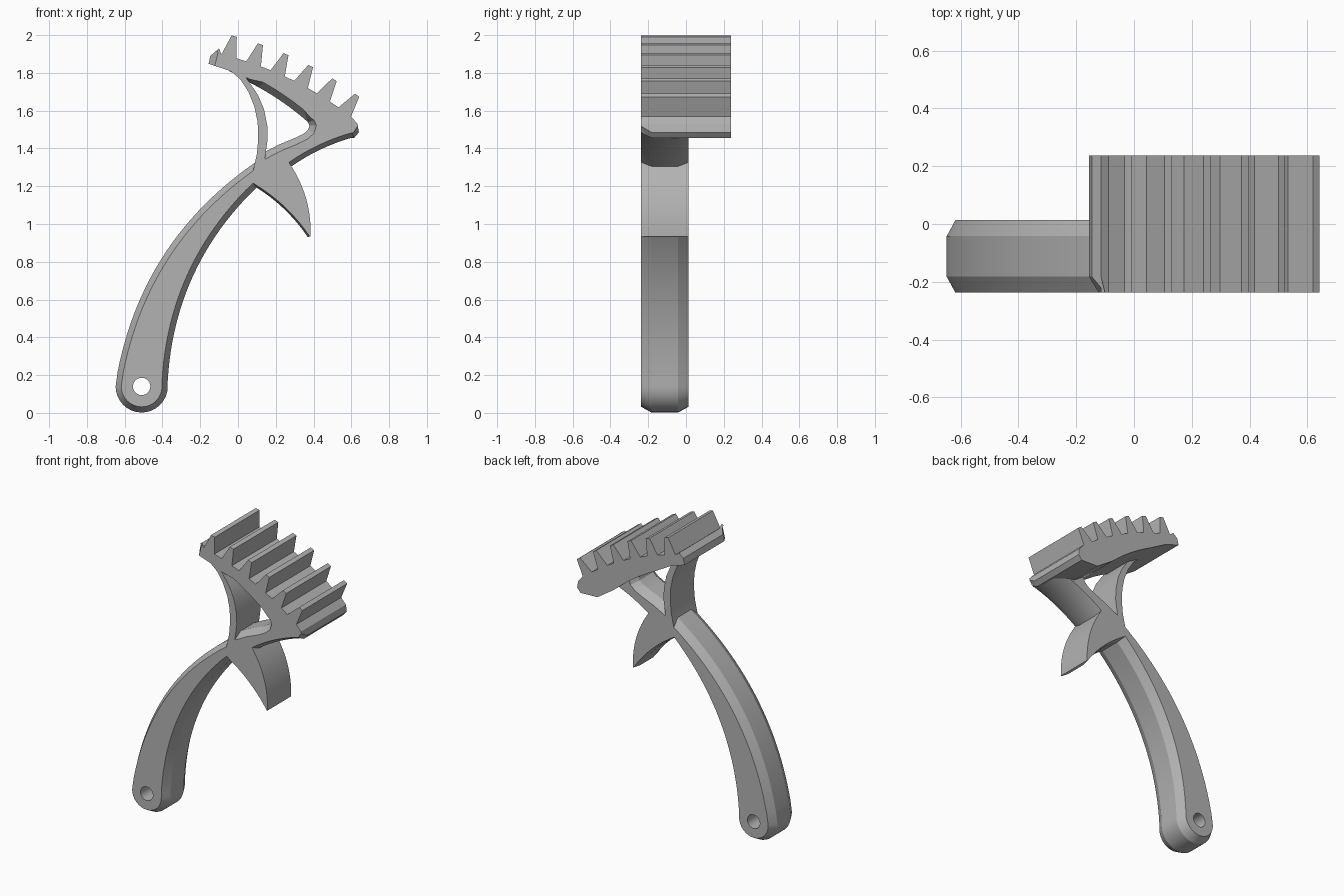
import bpy
import bmesh
from math import sin, cos, radians
from mathutils import Vector

if "Cube" in bpy.data.objects:
    bpy.data.objects.remove(bpy.data.objects["Cube"], do_unlink=True)

grey = bpy.data.materials.new("plain grey")
grey.use_nodes = True
grey.diffuse_color = (0.45, 0.45, 0.45, 1)
grey.node_tree.nodes["Principled BSDF"].inputs["Base Color"].default_value = grey.diffuse_color

PIVOT = Vector((-0.51, 0.14))
FRONT, BACK_ARM, BACK_RACK = -0.237, 0.013, 0.237
BEVEL_DEPTH = 0.055


def polar(radius, degrees, centre=PIVOT):
    a = radians(degrees)
    return centre + radius * Vector((cos(a), sin(a)))


def sweep(radius, start, end, n):
    return [polar(radius, start + (end - start) * i / n) for i in range(n + 1)]


def bow(p, q, sag, n):
    """Curved run from p up to, but not including, q; positive sag bends left."""
    p, q = Vector(p), Vector(q)
    d = q - p
    side = Vector((-d.y, d.x)).normalized()
    return [p + d * t + side * 4 * sag * t * (1 - t) for t in (i / n for i in range(n))]


def outline(*runs):
    """Each run is (points, inset); returns (full outline, inset outline)."""
    pts, ins = [], []
    for run, inset in runs:
        pts += [Vector(p) for p in run]
        ins += [inset] * len(run)
    count = len(pts)
    normals = []
    for i in range(count):
        d = (pts[(i + 1) % count] - pts[i]).normalized()
        normals.append(Vector((-d.y, d.x)))
    inner = []
    for i, p in enumerate(pts):
        a, b, da, db = normals[i - 1], normals[i], ins[i - 1], ins[i]
        det = a.x * b.y - a.y * b.x
        if abs(det) < 0.3:
            move = (a + b).normalized() * (da + db) / 2
        else:
            move = Vector((da * b.y - db * a.y, a.x * db - b.x * da)) / det
        inner.append(p + move)
    return pts, inner


def slab(name, loops, back, bevel_back):
    """Extrude outlines along y, with a bevel at the front and optionally the back."""
    bm = bmesh.new()
    caps = ([], [])
    for full, inner in loops:
        levels = [(inner, FRONT), (full, FRONT + BEVEL_DEPTH)]
        if bevel_back:
            levels += [(full, back - BEVEL_DEPTH), (inner, back)]
        else:
            levels += [(full, back)]
        rings = [[bm.verts.new((p.x, y, p.y)) for p in ring] for ring, y in levels]
        n = len(full)
        for low, high in zip(rings, rings[1:]):
            for i in range(n):
                j = (i + 1) % n
                bm.faces.new((low[i], low[j], high[j], high[i]))
        for cap, ring in zip(caps, (rings[0], rings[-1])):
            cap += [bm.edges.get((ring[i], ring[(i + 1) % n])) for i in range(n)]
    for cap in caps:
        bmesh.ops.triangle_fill(bm, edges=cap, use_beauty=True)
    bmesh.ops.recalc_face_normals(bm, faces=bm.faces[:])
    mesh = bpy.data.meshes.new(name)
    bm.to_mesh(mesh)
    bm.free()
    mesh.materials.append(grey)
    obj = bpy.data.objects.new(name, mesh)
    bpy.context.collection.objects.link(obj)
    bpy.ops.object.select_all(action="DESELECT")
    obj.select_set(True)
    bpy.context.view_layer.objects.active = obj
    bpy.ops.object.shade_smooth_by_angle(angle=radians(25))
    return obj


# Lever arm with claw, braces, window and pivot hole
underarm, notch, shoulder = (0.098, 1.193), (0.283, 1.305), (0.09, 1.325)
window_top = bow((0.06, 1.75), (0.37, 1.54), 0.012, 6)
arm = outline(
    (sweep(0.138, 180, 360, 16), 0.03),
    (bow((-0.372, 0.17), underarm, 0.11, 24), 0.03),
    (bow(underarm, (0.37, 0.93), 0.02, 10), 0.01),
    ([(0.37, 0.93)], 0),
    (bow((0.384, 0.935), notch, -0.03, 10), 0),
    (bow(notch, (0.605, 1.458), 0.015, 8), 0.025),
    ([(0.605, 1.458), (0.62, 1.5)], 0),
    (sweep(1.77, 53, 74, 8), 0),
    ([(-0.05, 1.82), (0.013, 1.765), (0.055, 1.7), (0.087, 1.62),
      (0.104, 1.54), (0.107, 1.45), (0.1, 1.37)], 0),
    (bow(shoulder, (-0.646, 0.17), -0.144, 28), 0.03),
)
window = outline(
    (window_top, 0.035),
    ([(0.37, 1.54), (0.378, 1.52), (0.372, 1.5), (0.35, 1.48), (0.3, 1.455)], 0.035),
    ([(0.22, 1.422)], 0.035),
    ([(0.148, 1.385), (0.157, 1.45), (0.155, 1.52), (0.137, 1.61), (0.105, 1.685)], 0),
)
pivot_hole = outline((sweep(0.046, 360, 15, 23), 0))
slab("lever_arm", [arm, window, pivot_hole], BACK_ARM, True)

# Toothed sector, with six teeth evenly spaced about the pivot
teeth = []
for k in range(6):
    angle = 53.5 + 4.34 * k
    teeth += [polar(1.808, angle - 1.3), polar(1.918, angle - 0.42),
              polar(1.918, angle + 0.42), polar(1.808, angle + 1.3)]
sector = outline(
    ([(-0.156, 1.848), (-0.055, 1.815)], 0),
    (window_top, 0.035),
    ([(0.37, 1.54)], 0.02),
    ([(0.49, 1.46), (0.615, 1.456)], 0.025),
    ([(0.64, 1.485), (0.633, 1.53)], 0),
    (teeth, 0),
    ([(-0.114, 1.918)], 0),
    ([(-0.146, 1.89)], 0.035),
)
slab("toothed_sector", [sector], BACK_RACK, False)
